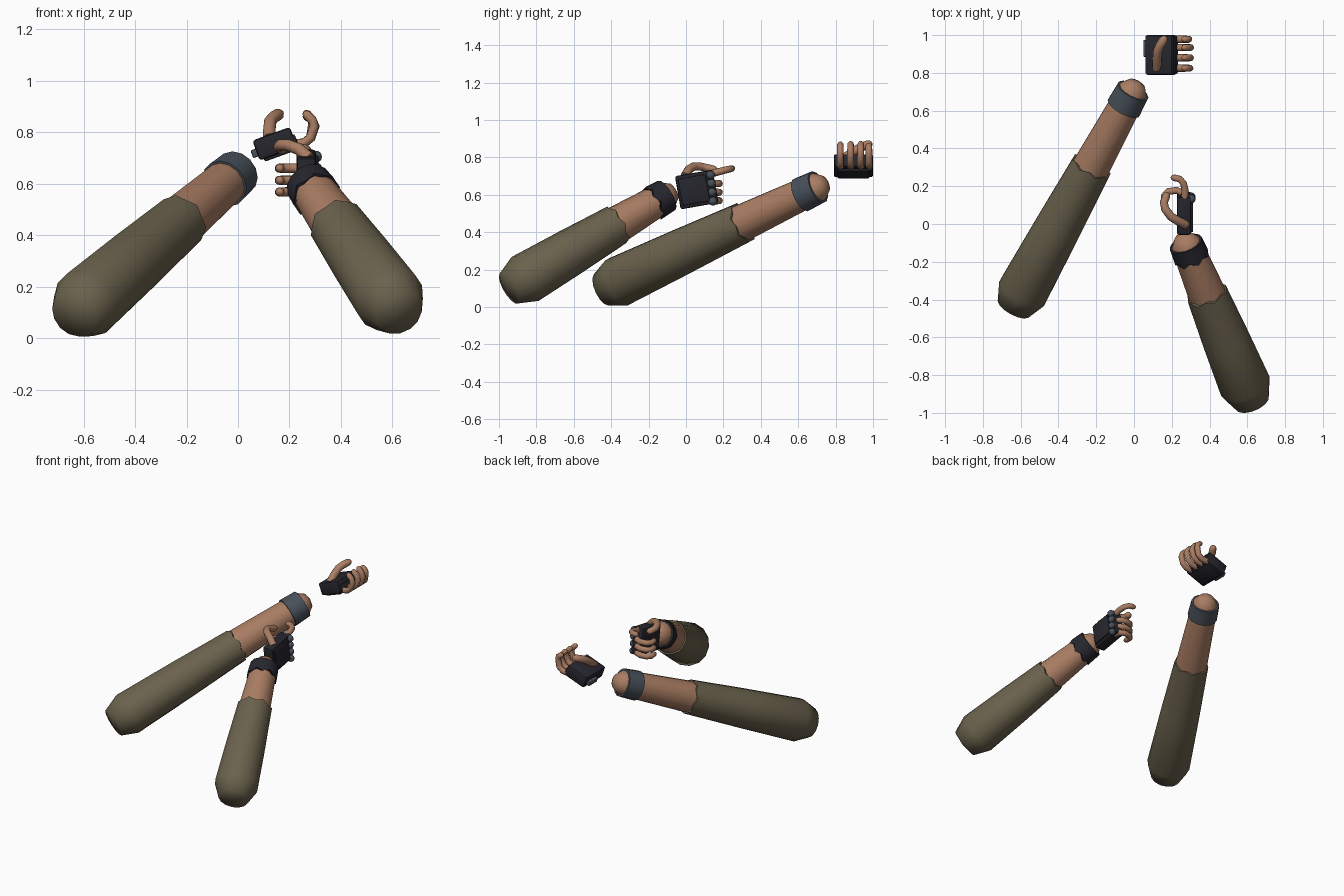
import bpy, bmesh, math
from mathutils import Vector, Matrix

cube = bpy.data.objects.get("Cube")
if cube:
    bpy.data.objects.remove(cube, do_unlink=True)


def material(name, rgb):
    m = bpy.data.materials.new(name)
    m.use_nodes = True
    color = (*rgb, 1)
    m.diffuse_color = color
    bsdf = next(n for n in m.node_tree.nodes if n.type == 'BSDF_PRINCIPLED')
    bsdf.inputs["Base Color"].default_value = color
    bsdf.inputs["Roughness"].default_value = 0.8
    return m


SKIN = material("skin", (0.40, 0.205, 0.125))
CLOTH = material("olive cloth", (0.145, 0.122, 0.074))
BLACK = material("black leather", (0.019, 0.019, 0.027))
SLATE = material("slate", (0.065, 0.08, 0.10))


def finish(bm, name, mat, angle=40):
    bmesh.ops.recalc_face_normals(bm, faces=bm.faces)
    me = bpy.data.meshes.new(name)
    bm.to_mesh(me)
    bm.free()
    me.materials.append(mat)
    ob = bpy.data.objects.new(name, me)
    bpy.context.collection.objects.link(ob)
    bpy.ops.object.select_all(action='DESELECT')
    ob.select_set(True)
    bpy.context.view_layer.objects.active = ob
    bpy.ops.object.shade_smooth_by_angle(angle=math.radians(angle))
    return ob


def tube(name, mat, points, radii, sides=10, ragged=None, angle=60):
    """Sweep rings along points; ragged = (ring index, offset) makes a torn hem."""
    pts = [Vector(p) for p in points]
    bm = bmesh.new()
    rings = []
    tangent = (pts[1] - pts[0]).normalized()
    side = tangent.orthogonal().normalized()
    for i, p in enumerate(pts):
        new = (pts[min(i + 1, len(pts) - 1)] - pts[max(i - 1, 0)]).normalized()
        side = tangent.rotation_difference(new) @ side
        tangent = new
        up = tangent.cross(side)
        ring = []
        for k in range(sides):
            a = math.tau * k / sides
            co = p + radii[i] * (math.cos(a) * side + math.sin(a) * up)
            if ragged and ragged[0] == i:
                co += tangent * ragged[1] * (-1) ** k
            ring.append(bm.verts.new(co))
        rings.append(ring)
    for a, b in zip(rings, rings[1:]):
        for k in range(sides):
            n = (k + 1) % sides
            bm.faces.new((a[k], a[n], b[n], b[k]))
    bm.faces.new(rings[0])
    bm.faces.new(rings[-1])
    bmesh.ops.remove_doubles(bm, verts=bm.verts, dist=0.0004)
    return finish(bm, name, mat, angle)


def finger(name, path, r):
    """Bent digit with a tapered, rounded tip."""
    pts = [Vector(p) for p in path]
    d = (pts[-1] - pts[-2]).normalized()
    pts += [pts[-1] + d * r * 0.6, pts[-1] + d * r * 0.85]
    n = len(path)
    radii = [r * (1 - 0.15 * i / n) for i in range(n)] + [r * 0.55, 0]
    tube(name, SKIN, pts, radii, 10)


def block(name, mat, centre, size, rot, bevel=0.012):
    bm = bmesh.new()
    bmesh.ops.create_cube(bm, size=1)
    bmesh.ops.scale(bm, vec=size, verts=bm.verts)
    bmesh.ops.bevel(bm, geom=bm.edges[:], offset=bevel, segments=2,
                    profile=0.5, affect='EDGES')
    bm.transform(Matrix.Translation(centre) @ rot)
    return finish(bm, name, mat, 30)


def arm(prefix, base, aim, hem, band, half, band_mat, band_rag):
    base = Vector(base)
    axis = (Vector(aim) - base).normalized()

    def along(name, mat, profile, ragged=None, angle=60):
        tube(name, mat, [base + axis * t for t, r in profile],
             [r for t, r in profile], 14, ragged, angle)

    # sleeve with a blunt closed elbow end
    along(prefix + "_sleeve", CLOTH,
          [(-0.12, 0), (-0.105, 0.095), (0, 0.138), (hem * 0.5, 0.126),
           (hem, 0.11), (hem + 0.002, 0.09)], (4, 0.009))
    # forearm with a rounded wrist stump
    along(prefix + "_forearm", SKIN,
          [(hem - 0.05, 0.103), (band, 0.085), (band + half, 0.08),
           (band + half + 0.045, 0.048), (band + half + 0.06, 0)])
    # wristband
    along(prefix + "_wristband", band_mat,
          [(band - half, 0.08), (band - half + 0.001, 0.096),
           (band + half, 0.091), (band + half + 0.001, 0.075)],
          (1, band_rag) if band_rag else None, 40)


arm("right", (-0.59, -0.36, 0.135), (-0.03, 0.66, 0.62), 0.82, 1.262, 0.055, SLATE, 0)
arm("left", (0.59, -0.86, 0.15), (0.29, -0.14, 0.575), 0.604, 0.888, 0.045, BLACK, 0.012)

# right hand: palm up, fingers cupped
tilt = Matrix.Rotation(math.radians(-20), 4, 'Y')
palm = Vector((0.143, 0.895, 0.755))


def on_right(x, y, z):
    return palm + tilt @ Vector((x, y, z))


block("right_palm", BLACK, palm, (0.155, 0.21, 0.083), tilt)
block("right_hand_back_plate", BLACK, on_right(0, 0, -0.043), (0.12, 0.17, 0.018), tilt, 0.006)
block("right_knuckle_guard", BLACK, on_right(0.07, 0, -0.012), (0.03, 0.2, 0.045), tilt, 0.008)
block("right_wrist_buckle", SLATE, on_right(-0.083, 0.035, -0.008), (0.03, 0.09, 0.032), tilt, 0.005)
for label, y, reach in (("index", 0.978, -0.006), ("middle", 0.934, 0.003),
                        ("ring", 0.88, 0.003), ("little", 0.825, 0)):
    finger("right_" + label + "_finger",
           [(0.19, y, 0.75), (0.255, y, 0.757), (0.282, y, 0.778),
            (0.296 + reach, y, 0.825), (0.288, y, 0.848), (0.267, y, 0.868 + reach)], 0.02)
finger("right_thumb",
       [(0.122, 0.825, 0.775), (0.122, 0.865, 0.808), (0.125, 0.915, 0.842),
        (0.138, 0.945, 0.858), (0.158, 0.977, 0.87)], 0.026)

# left hand: upright palm with back facing +x
lean = Matrix.Rotation(math.radians(10), 4, 'X')
palm_l = Vector((0.265, 0.057, 0.628))
block("left_palm", BLACK, palm_l, (0.075, 0.205, 0.18), lean)
block("left_hand_back_plate", BLACK, palm_l + lean @ Vector((0.04, -0.015, 0)),
      (0.016, 0.15, 0.145), lean, 0.006)

# slate knuckle studs
for i, z in enumerate((0.705, 0.66, 0.613, 0.565)):
    bm = bmesh.new()
    bmesh.ops.create_uvsphere(bm, u_segments=12, v_segments=8, radius=0.023)
    bm.transform(Matrix.Translation((0.303, 0.132 + 0.004 * i, z)))
    finish(bm, "left_knuckle_" + str(i + 1), SLATE, 60)

# left fingers: three curled, one pointing
for label, z in (("middle", 0.66), ("ring", 0.613), ("little", 0.568)):
    finger("left_" + label + "_finger",
           [(0.268, 0.13, z), (0.258, 0.165, z), (0.225, 0.178, z),
            (0.18, 0.172, z), (0.16, 0.15, z), (0.163, 0.115, z)], 0.02)
finger("left_index_finger",
       [(0.268, 0.12, 0.708), (0.27, 0.18, 0.724), (0.262, 0.215, 0.733),
        (0.243, 0.238, 0.738), (0.21, 0.245, 0.74)], 0.02)
finger("left_thumb",
       [(0.275, -0.005, 0.70), (0.235, 0.015, 0.735), (0.195, 0.04, 0.75),
        (0.165, 0.08, 0.75), (0.158, 0.115, 0.743), (0.172, 0.15, 0.735)], 0.024)
